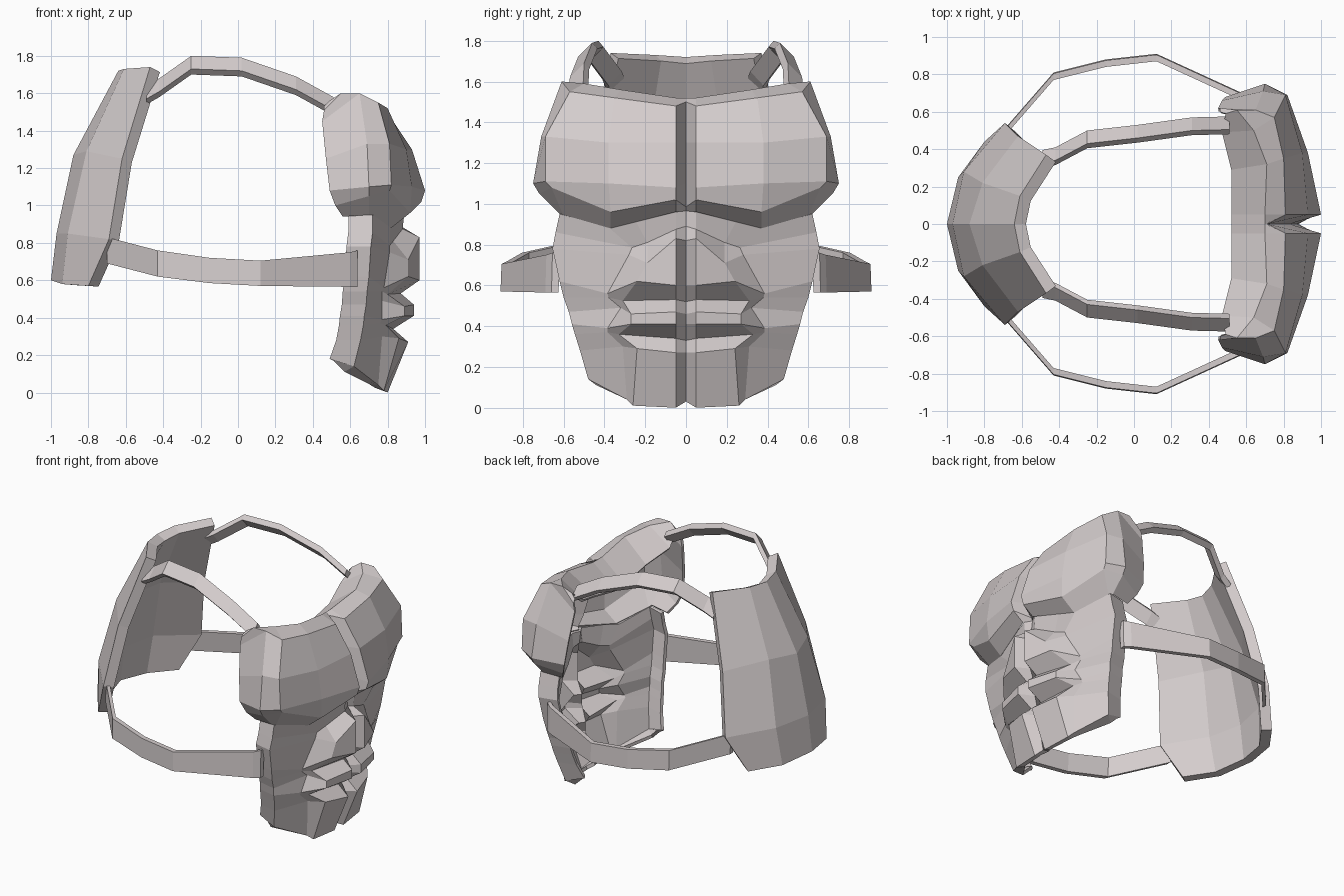
import bpy
import bmesh

cube = bpy.data.objects.get("Cube")
if cube:
    bpy.data.objects.remove(cube, do_unlink=True)

# One pale warm grey for the whole suit
grey = bpy.data.materials.new("pale_grey")
grey.use_nodes = True
colour = (0.66, 0.61, 0.61, 1)
grey.diffuse_color = colour
grey.node_tree.nodes["Principled BSDF"].inputs["Base Color"].default_value = colour


def loft(name, columns, closed=False, facing=0, thickness=0.0):
    """Bridge neighbouring columns of points, then mirror the half across Y."""
    bm = bmesh.new()
    grid = [[bm.verts.new(point) for point in column] for column in columns]
    count = len(grid[0])
    for first, second in zip(grid, grid[1:]):
        for i in range(count if closed else count - 1):
            j = (i + 1) % count
            bm.faces.new((first[i], first[j], second[j], second[i]))
    if closed:
        bm.faces.new(grid[0])
        bm.faces.new(grid[-1])
    bmesh.ops.recalc_face_normals(bm, faces=bm.faces)
    if facing:
        bm.normal_update()
        direction = sum(f.normal.x * f.calc_area() for f in bm.faces)
        if direction * facing < 0:
            bmesh.ops.reverse_faces(bm, faces=bm.faces)
    mesh = bpy.data.meshes.new(name)
    bm.to_mesh(mesh)
    bm.free()
    mesh.materials.append(grey)
    obj = bpy.data.objects.new(name, mesh)
    bpy.context.collection.objects.link(obj)
    mirror = obj.modifiers.new("Mirror", 'MIRROR')
    mirror.use_axis = (False, True, False)
    mirror.merge_threshold = 0.002
    if thickness:
        shell = obj.modifiers.new("Shell", 'SOLIDIFY')
        shell.thickness = thickness
        shell.offset = -1
    return obj


def at_y(y, pairs):
    """Turn an (x, z) profile into points on one y plane."""
    return [(x, y, z) for x, z in pairs]


# Upper chest: columns run from the neck down, centre groove out to the rear side
groove = at_y(0, [(.52, 1.37), (.70, 1.52), (.71, 1.5), (.77, 1.3),
                  (.83, 1.1), (.87, .985), (.86, .965)])
inner_edge = at_y(.05, [(.52, 1.37), (.70, 1.52), (.81, 1.48), (.93, 1.3),
                        (1.0, 1.08), (.98, 1.02), (.9, .96)])
chest_middle = [(.52, .29, 1.42), (.71, .32, 1.56), (.80, .35, 1.52), (.9, .38, 1.3),
                (.93, .38, 1.1), (.92, .37, .96), (.82, .37, .88)]
front_corner = [(.47, .49, 1.48), (.64, .5, 1.59), (.75, .57, 1.55), (.81, .69, 1.33),
                (.82, .69, 1.11), (.81, .66, 1.08), (.72, .6, .94)]
side_ridge = [(.49, .59, 1.56), (.55, .61, 1.6), (.65, .61, 1.6), (.69, .71, 1.33),
              (.70, .75, 1.1), (.70, .72, 1.05), (.70, .62, .95)]
rear_side = [(.46, .6, 1.53), (.46, .62, 1.51), (.45, .62, 1.45), (.47, .66, 1.25),
             (.49, .68, 1.08), (.52, .65, 1.0), (.56, .6, .94)]
loft("chest_plate", [groove, inner_edge, chest_middle, front_corner, side_ridge, rear_side],
     facing=1, thickness=0.02)

# Abdomen: three raised blocks on each side of a centre valley
valley = at_y(0, [(.86, .97), (.87, .89), (.88, .82), (.88, .6), (.85, .52),
                  (.85, .46), (.84, .41), (.82, .33), (.82, .27), (.77, .03)])
block_inner = at_y(.05, [(.89, .965), (.88, .875), (.97, .83), (.97, .6), (.87, .53),
                         (.94, .47), (.94, .41), (.83, .34), (.91, .27), (.80, 0)])
block_outer = [(.85, .25, .92), (.83, .19, .81), (.91, .19, .71), (.91, .24, .62),
               (.80, .31, .525), (.89, .27, .46), (.89, .27, .41), (.79, .33, .36),
               (.86, .24, .29), (.78, .26, .01)]
block_base = [(.815, .38, .885), (.81, .265, .785), (.81, .28, .75), (.78, .385, .56),
              (.77, .38, .54), (.77, .32, .49), (.77, .385, .39), (.76, .385, .37),
              (.77, .31, .3), (.75, .29, .04)]
waist = [(.72, .62, .95), (.72, .64, .86), (.71, .655, .78), (.70, .62, .62),
         (.69, .60, .54), (.685, .575, .47), (.675, .56, .41), (.67, .545, .36),
         (.655, .52, .28), (.62, .48, .14)]
waist_rear = [(x - .13, y - .03, z + .04 * (z < .2)) for x, y, z in waist]
abdomen = [valley, block_inner, block_outer, block_base, waist, waist_rear]
# Narrow lip folded under the bottom edge
for column in abdomen[:-1]:
    x, y, z = column[-1]
    column.append((x - .05, y * .92, z * .65 + .02))
waist_rear.append((.51, .43, .17))
loft("abdomen_plate", abdomen, facing=1, thickness=0.025)

# Back plate: thick curved shell from the spine to the side edge
spine = at_y(0, [(-.64, 1.72), (-.88, 1.27), (-.97, .85), (-1, .6)])
back_middle = [(-.61, .15, 1.73), (-.81, .22, 1.29), (-.91, .28, .85), (-.94, .25, .58)]
back_edge = [(-.47, .37, 1.74), (-.62, .47, 1.25), (-.69, .54, .82), (-.80, .44, .57)]
loft("back_plate", [spine, back_middle, back_edge], facing=-1, thickness=0.07)

# Shoulder straps: tilted flat bands arching from back to chest
shoulder_path = [(-.49, .36, 1.6), (-.42, .375, 1.64), (-.25, .465, 1.76),
                 (.02, .495, 1.75), (.31, .535, 1.65), (.51, .54, 1.54)]
loft("shoulder_straps",
     [[(x, y - .035, z + .04), (x, y + .035, z - .03),
       (x, y + .005, z - .06), (x, y - .06, z + .01)]
      for x, y, z in shoulder_path], closed=True)

# Side straps: flat bands bowing out around the waist (x, y, top, bottom)
side_path = [(-.70, .48, .83, .69), (-.43, .79, .76, .62), (-.15, .86, .72, .585),
             (.12, .89, .705, .57), (.6, .67, .75, .565), (.64, .64, .76, .565)]
loft("side_straps",
     [[(x, y - .02, top), (x, y + .015, top), (x, y + .02, low), (x, y - .015, low)]
      for x, y, top, low in side_path], closed=True)
